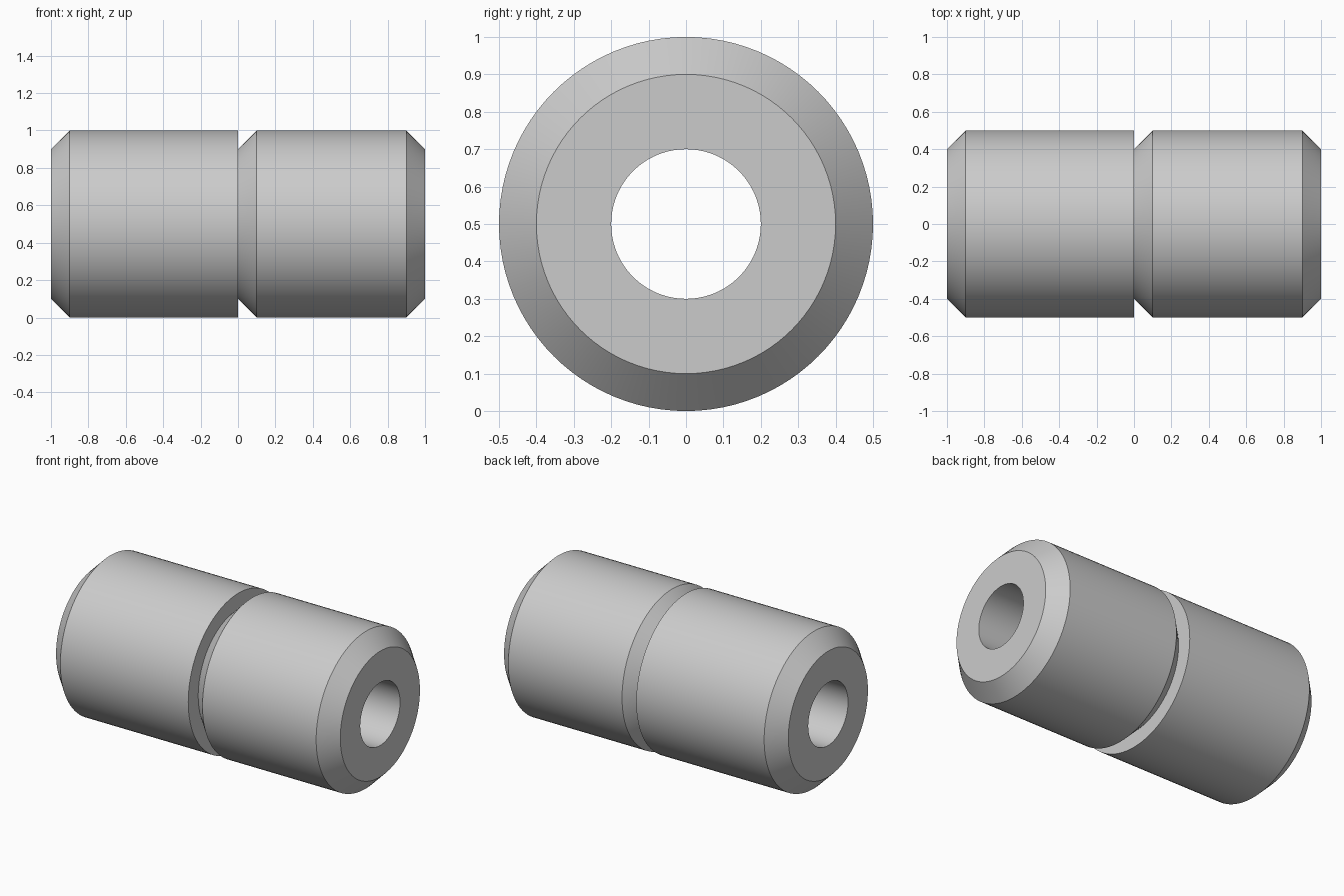
import bpy
import bmesh
from math import cos, sin, tau, radians

cube = bpy.data.objects.get("Cube")
if cube:
    bpy.data.objects.remove(cube, do_unlink=True)

SIDES = 96
OUTER, RIM, BORE = 0.5, 0.4, 0.2
CHAMFER = OUTER - RIM

grey = bpy.data.materials.new("light grey")
grey.use_nodes = True
colour = (0.6, 0.6, 0.6, 1)
grey.diffuse_color = colour
grey.node_tree.nodes["Principled BSDF"].inputs["Base Color"].default_value = colour


def revolve(name, profile):
    """Spin a closed (x, radius) profile about the long axis."""
    bm = bmesh.new()
    rings = []
    for x, r in profile:
        rings.append([bm.verts.new((x, r * cos(tau * i / SIDES), OUTER + r * sin(tau * i / SIDES)))
                      for i in range(SIDES)])
    for a, b in zip(rings, rings[1:] + rings[:1]):
        for i in range(SIDES):
            j = (i + 1) % SIDES
            bm.faces.new((a[i], a[j], b[j], b[i]))
    bmesh.ops.recalc_face_normals(bm, faces=bm.faces)
    mesh = bpy.data.meshes.new(name)
    bm.to_mesh(mesh)
    bm.free()
    mesh.materials.append(grey)
    obj = bpy.data.objects.new(name, mesh)
    bpy.context.collection.objects.link(obj)
    bpy.ops.object.select_all(action="DESELECT")
    obj.select_set(True)
    bpy.context.view_layer.objects.active = obj
    bpy.ops.object.shade_smooth_by_angle(angle=radians(30))
    return obj


# Bored sleeve: chamfered ends and a one-sided V groove at the middle
revolve("grooved_sleeve", [
    (-1, BORE), (-1, RIM), (-1 + CHAMFER, OUTER),
    (0, OUTER), (0, RIM), (CHAMFER, OUTER),
    (1 - CHAMFER, OUTER), (1, RIM), (1, BORE),
])
